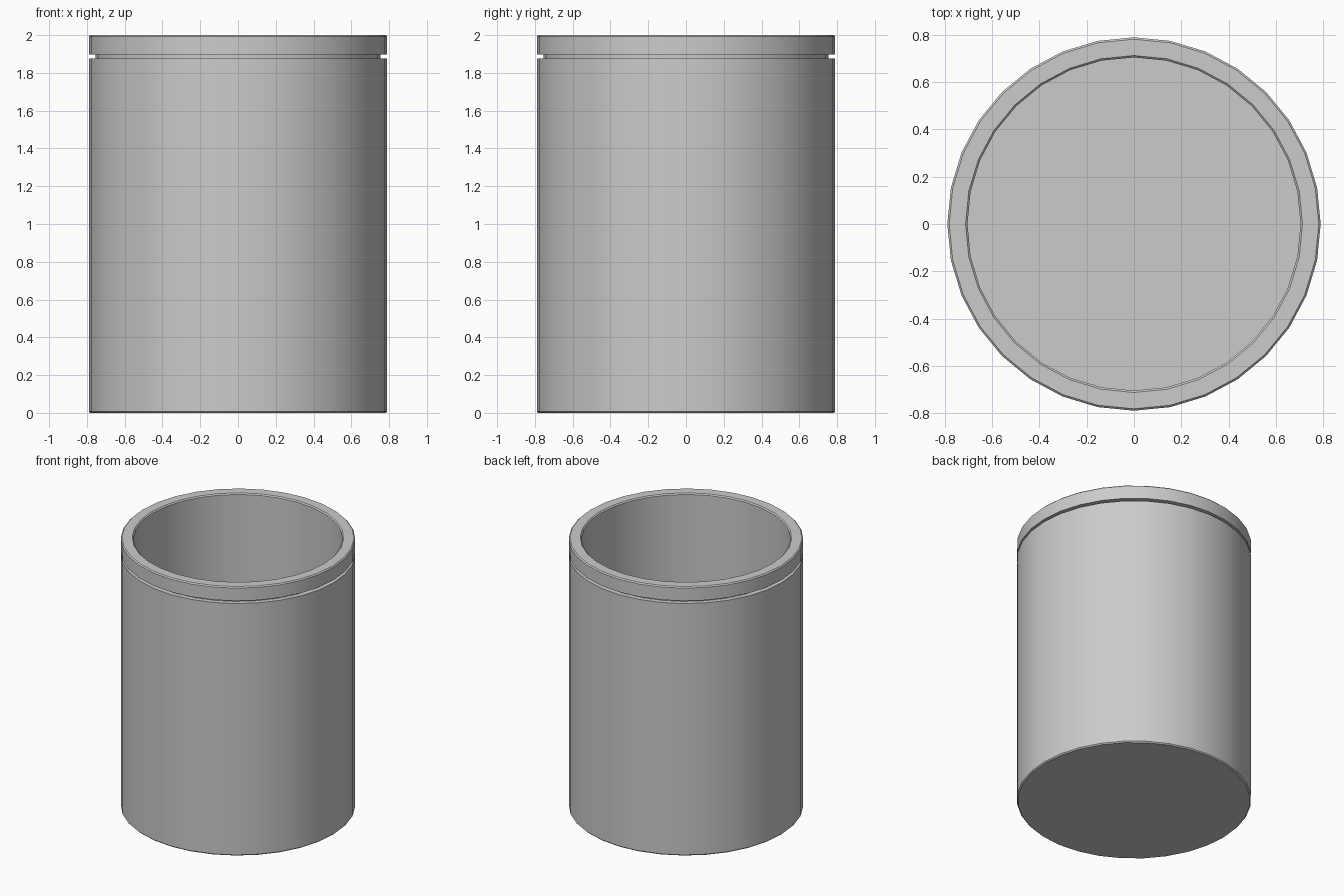
import bpy, bmesh, math

if "Cube" in bpy.data.objects:
    bpy.data.objects.remove(bpy.data.objects["Cube"])

SIDES = 32

def lathe(name, profile):
    """Revolve an (r, z) profile that starts and ends on the axis."""
    bm = bmesh.new()
    rings = []
    for r, z in profile:
        if r == 0:
            rings.append([bm.verts.new((0, 0, z))] * SIDES)
        else:
            rings.append([bm.verts.new((r * math.cos(math.tau * i / SIDES),
                                        r * math.sin(math.tau * i / SIDES), z))
                          for i in range(SIDES)])
    for a, b in zip(rings, rings[1:]):
        for i in range(SIDES):
            j = (i + 1) % SIDES
            bm.faces.new(list(dict.fromkeys((a[i], a[j], b[j], b[i]))))
    bmesh.ops.recalc_face_normals(bm, faces=bm.faces)
    mesh = bpy.data.meshes.new(name)
    bm.to_mesh(mesh)
    bm.free()
    obj = bpy.data.objects.new(name, mesh)
    bpy.context.collection.objects.link(obj)
    bpy.ops.object.select_all(action='DESELECT')
    obj.select_set(True)
    bpy.context.view_layer.objects.active = obj
    bpy.ops.object.shade_smooth_by_angle(angle=math.radians(30))
    return obj

R, INNER, GROOVE, B = 0.79, 0.705, 0.755, 0.008

# Open cup: base, outer wall, groove, rim, inner wall and floor
lathe("cup", [
    (0, 0), (R - B, 0), (R, B),
    (R, 1.877), (GROOVE, 1.877), (GROOVE, 1.897), (R, 1.897),
    (R, 2 - B), (R - B, 2), (INNER + B, 2), (INNER, 2 - B),
    (INNER, 0.085), (0, 0.085),
])
